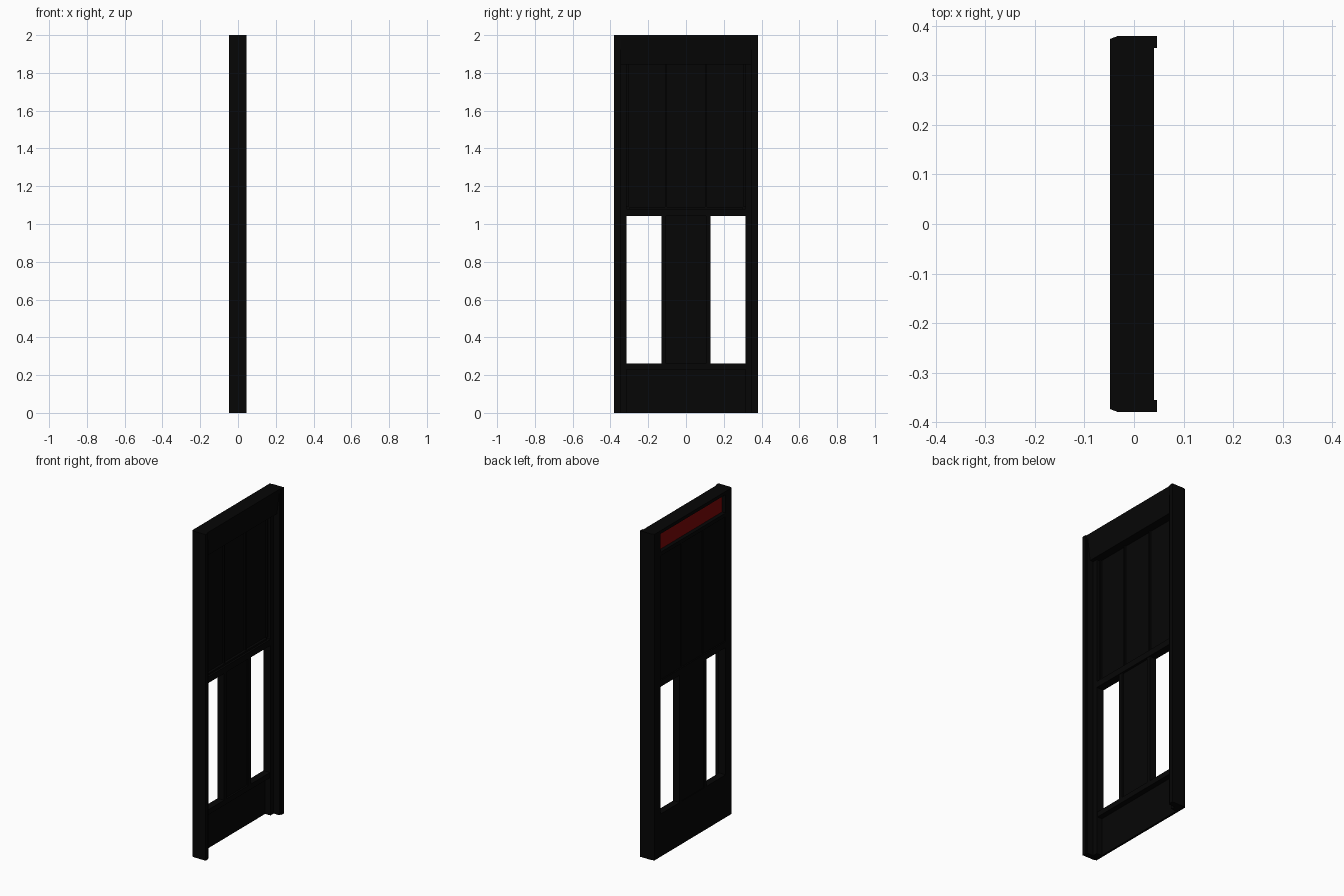
import bpy
import bmesh

old = bpy.data.objects.get("Cube")
if old:
    bpy.data.objects.remove(old, do_unlink=True)


def material(name, colour):
    m = bpy.data.materials.new(name)
    m.use_nodes = True
    m.diffuse_color = (*colour, 1)
    m.node_tree.nodes["Principled BSDF"].inputs["Base Color"].default_value = (*colour, 1)
    return m


black = material("matte black", (0.0018, 0.0018, 0.0018))
red = material("dark red", (0.2, 0.002, 0.002))


def prism(name, outline, start, end, mat=black, axis="z"):
    """Extrude an (x, y) outline along z, or an (x, z) outline along y."""
    bm = bmesh.new()
    if axis == "z":
        points, step = [(x, y, start) for x, y in outline], (0, 0, end - start)
    else:
        points, step = [(x, start, z) for x, z in outline], (0, end - start, 0)
    face = bm.faces.new([bm.verts.new(p) for p in points])
    far = bmesh.ops.extrude_face_region(bm, geom=[face])["geom"]
    verts = [v for v in far if isinstance(v, bmesh.types.BMVert)]
    bmesh.ops.translate(bm, verts=verts, vec=step)
    bmesh.ops.recalc_face_normals(bm, faces=bm.faces)
    mesh = bpy.data.meshes.new(name)
    bm.to_mesh(mesh)
    bm.free()
    mesh.materials.append(mat)
    ob = bpy.data.objects.new(name, mesh)
    bpy.context.collection.objects.link(ob)


def box(name, x0, x1, y0, y1, z0, z1, mat=black):
    prism(name, [(x0, y0), (x1, y0), (x1, y1), (x0, y1)], z0, z1, mat)


BACK, H = -0.048, 2.0

# Parts repeated on both sides
for side, s in (("left", 1), ("right", -1)):
    # Side post with chamfered outer corner and a deep outer flange
    post = [(BACK, 0.315), (BACK, 0.374), (-0.032, 0.38), (0.046, 0.38),
            (0.046, 0.355), (0.04, 0.355), (0.04, 0.345), (0, 0.345), (0, 0.315)]
    prism(side + "_post", [(x, s * y) for x, y in post], 0, H)
    # Upper panel ribs and centre panel flanges
    box(side + "_upper_rib", -0.044, -0.018, s * 0.1, s * 0.11, 1.09, 1.85)
    box(side + "_edge_rib", -0.042, -0.018, s * 0.305, s * 0.316, 1.09, 1.85)
    box(side + "_centre_flange", BACK, -0.004, s * 0.105, s * 0.13, 0.26, 1.05)

# Panels
box("upper_panel", -0.04, -0.028, -0.32, 0.32, 1.08, 1.86)
box("centre_panel", -0.044, -0.014, -0.105, 0.105, 0.25, 1.06)
box("lower_panel", BACK, -0.036, -0.32, 0.32, 0, 0.262)

# Cross beams above and below the openings
box("middle_beam", BACK, 0, -0.318, 0.318, 1.042, 1.08)
box("middle_beam_lip", -0.04, -0.012, -0.3, 0.3, 1.08, 1.09)
box("sill_beam", -0.04, -0.004, -0.318, 0.318, 0.23, 0.262)

# Header with a sloping front and a framed sign plate behind
header = [(-0.02, 1.845), (0.022, 1.845), (0.04, 1.985), (0.04, H), (-0.02, H)]
prism("header", header, -0.356, 0.356, axis="y")
box("header_top_rail", BACK, -0.02, -0.316, 0.316, 1.98, H)
box("header_bottom_rail", BACK, -0.02, -0.316, 0.316, 1.845, 1.868)
box("sign_plate", -0.024, -0.018, -0.315, 0.315, 1.866, 1.982, red)
